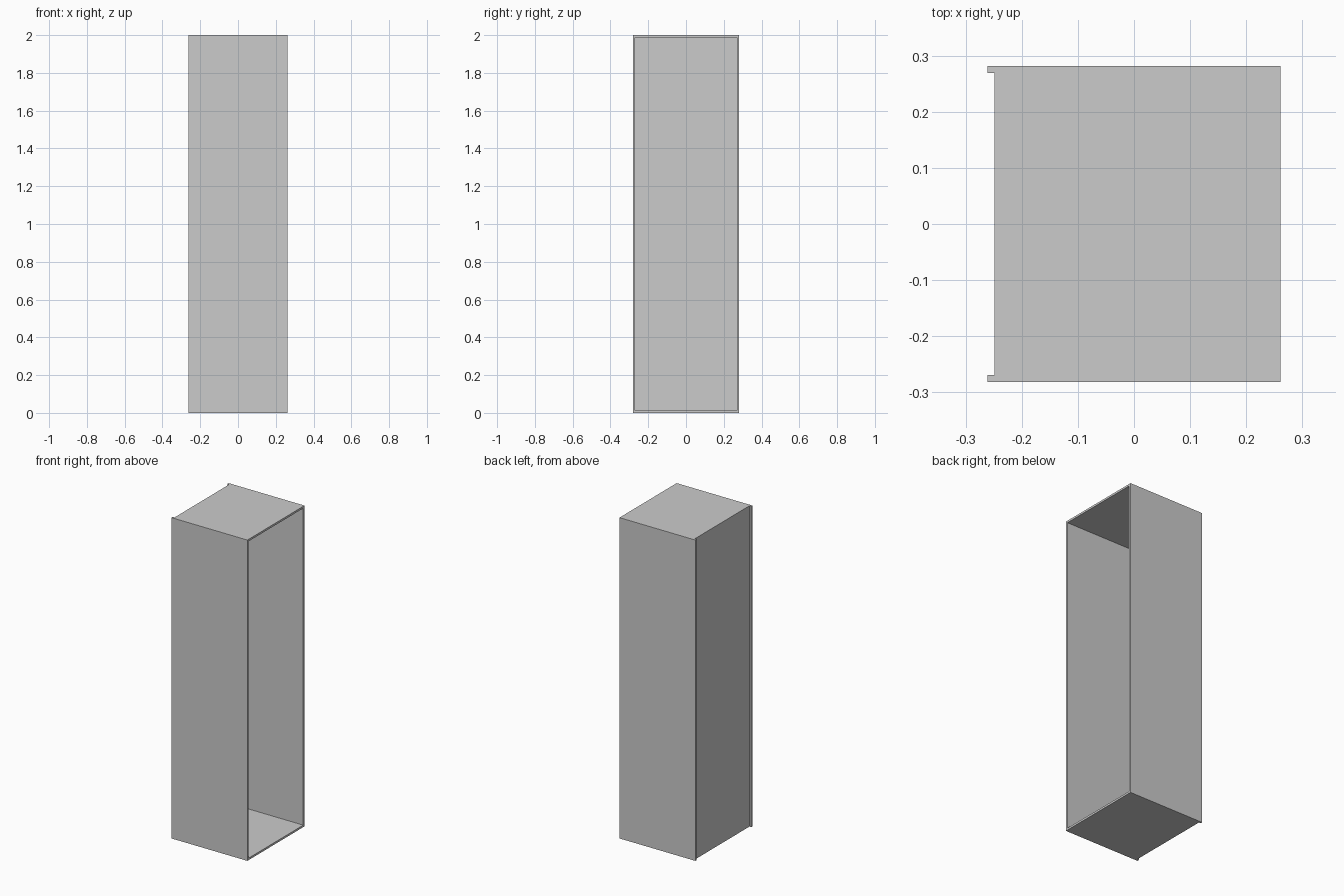
import bpy
import bmesh

if "Cube" in bpy.data.objects:
    bpy.data.objects.remove(bpy.data.objects["Cube"])

# Overall cabinet size and board thickness
X, Y, H, T = 0.2615, 0.2815, 2.0, 0.0125
BACK = -X + T  # back, top and bottom stop short of the side panels


def board(name, x, y, z):
    """Flat-faced box spanning the given (min, max) ranges."""
    bm = bmesh.new()
    bmesh.ops.create_cube(bm, size=1)
    for v in bm.verts:
        v.co = [r[0] if c < 0 else r[1] for c, r in zip(v.co, (x, y, z))]
    mesh = bpy.data.meshes.new(name)
    bm.to_mesh(mesh)
    bm.free()
    obj = bpy.data.objects.new(name, mesh)
    bpy.context.collection.objects.link(obj)
    return obj


inner = (-Y + T, Y - T)

# Full-height side panels
board("side_panel_near", (-X, X), (-Y, -Y + T), (0, H))
board("side_panel_far", (-X, X), (Y - T, Y), (0, H))

# Top and bottom boards between the sides
board("bottom_board", (BACK, X), inner, (0, T))
board("top_board", (BACK, X), inner, (H - T, H))

# Recessed back panel; the opposite (+x) side stays open
board("back_panel", (BACK, BACK + T), inner, (T, H - T))
